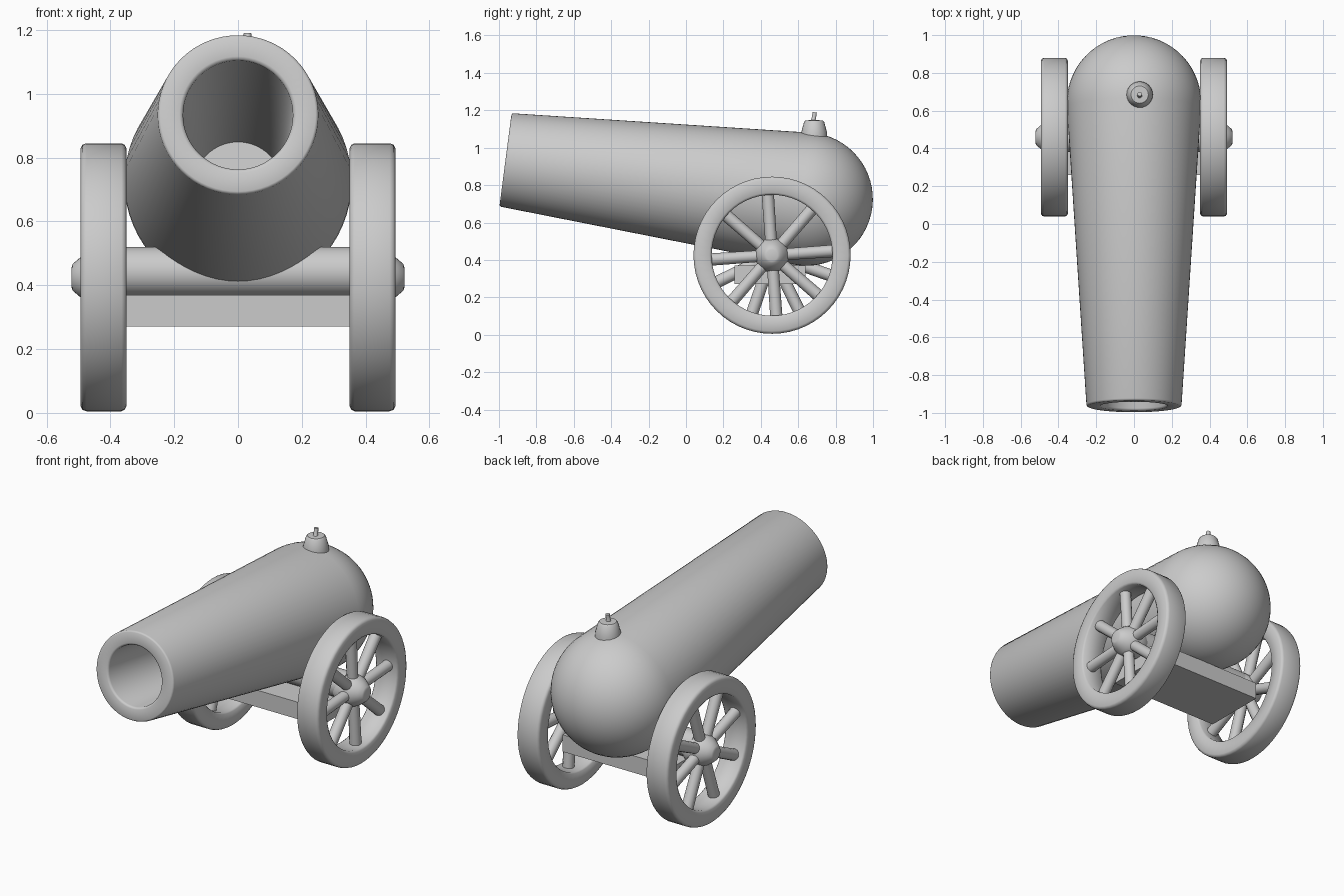
import bpy, bmesh, math
from mathutils import Vector, Matrix

if "Cube" in bpy.data.objects:
    bpy.data.objects.remove(bpy.data.objects["Cube"])


def lathe(name, profile, origin, axis, segments=48, closed=False, angle=40):
    """Spin (distance along axis, radius) points around an axis."""
    bm = bmesh.new()
    rot = Vector(axis).to_track_quat('Z', 'Y').to_matrix().to_4x4()
    mat = Matrix.Translation(origin) @ rot
    rings = []
    for k in range(segments):
        a = 2 * math.pi * k / segments
        rings.append([bm.verts.new(mat @ Vector((r * math.cos(a), r * math.sin(a), s)))
                      for s, r in profile])
    n = len(profile)
    for k in range(segments):
        p, q = rings[k], rings[(k + 1) % segments]
        for i in range(n if closed else n - 1):
            j = (i + 1) % n
            bm.faces.new((p[i], p[j], q[j], q[i]))
    bmesh.ops.remove_doubles(bm, verts=bm.verts, dist=1e-5)
    bmesh.ops.recalc_face_normals(bm, faces=bm.faces)
    return finish(name, bm, angle)


def finish(name, bm, angle=40):
    mesh = bpy.data.meshes.new(name)
    bm.to_mesh(mesh)
    bm.free()
    ob = bpy.data.objects.new(name, mesh)
    bpy.context.collection.objects.link(ob)
    bpy.ops.object.select_all(action='DESELECT')
    ob.select_set(True)
    bpy.context.view_layer.objects.active = ob
    bpy.ops.object.shade_smooth_by_angle(angle=math.radians(angle))
    return ob


# Barrel: tapered bore and body ending in a round breech
muzzle = Vector((0, -0.965, 0.935))
breech = Vector((0, 0.643, 0.725))
axis = breech - muzzle
length, ball = axis.length, 0.356
profile = [(1.72, 0), (1.72, 0.138), (0.012, 0.172), (0.003, 0.176), (0, 0.184),
           (0, 0.243), (0.003, 0.249), (0.01, 0.252)]
tangent = math.radians(93.6)
for i in range(17):
    t = tangent * (1 - i / 16)
    profile.append((length + ball * math.cos(t), ball * math.sin(t)))
profile[-1] = (length + ball, 0)
lathe("barrel", profile, muzzle, axis, 64, angle=50)

# Fuse plug and wick
lathe("fuse_plug", [(0, 0), (0, 0.07), (0.03, 0.069), (0.085, 0.054), (0.094, 0.046), (0.096, 0)],
      (0.03, 0.685, 1.052), (0, 0, 1), 24)
lathe("fuse_wick", [(0, 0), (0, 0.02), (0.015, 0.012), (0.055, 0.012), (0.055, 0)],
      (0.03, 0.68, 1.135), (0, 0.15, 1), 10)

# Axle and bed board
WY, WZ = 0.46, 0.425
lathe("axle", [(0, 0), (0, 0.078), (0.8, 0.078), (0.8, 0)], (-0.4, WY, 0.442), (1, 0, 0), 32)
bm = bmesh.new()
bmesh.ops.create_cube(bm, size=1, matrix=Matrix.Translation((0, WY - 0.01, 0.32))
                      @ Matrix.Diagonal((0.72, 0.38, 0.1, 1)))
finish("bed_board", bm)

# Wheels: rim, hub and eight spokes on each side
for side, sx, turn in (("right", 1, 4), ("left", -1, 26)):
    centre = Vector((0, WY, WZ))
    out = Vector((sx, 0, 0))
    rim = [(0.35, 0.33), (0.35, 0.405), (0.355, 0.415), (0.365, 0.42), (0.475, 0.42),
           (0.487, 0.416), (0.493, 0.405), (0.493, 0.335), (0.485, 0.323), (0.36, 0.323)]
    lathe(side + "_wheel_rim", rim, centre, out, 56, closed=True, angle=60)
    hub = [(0.35, 0), (0.35, 0.075), (0.38, 0.089), (0.43, 0.092), (0.47, 0.08),
           (0.497, 0.06), (0.518, 0.042), (0.522, 0.03), (0.522, 0)]
    lathe(side + "_wheel_hub", hub, centre, out, 28, angle=60)
    for k in range(8):
        a = math.radians(turn + 45 * k)
        lathe(f"{side}_spoke_{k + 1}", [(0.04, 0.031), (0.34, 0.033)],
              centre + out * 0.43, (0, math.cos(a), math.sin(a)), 12)
